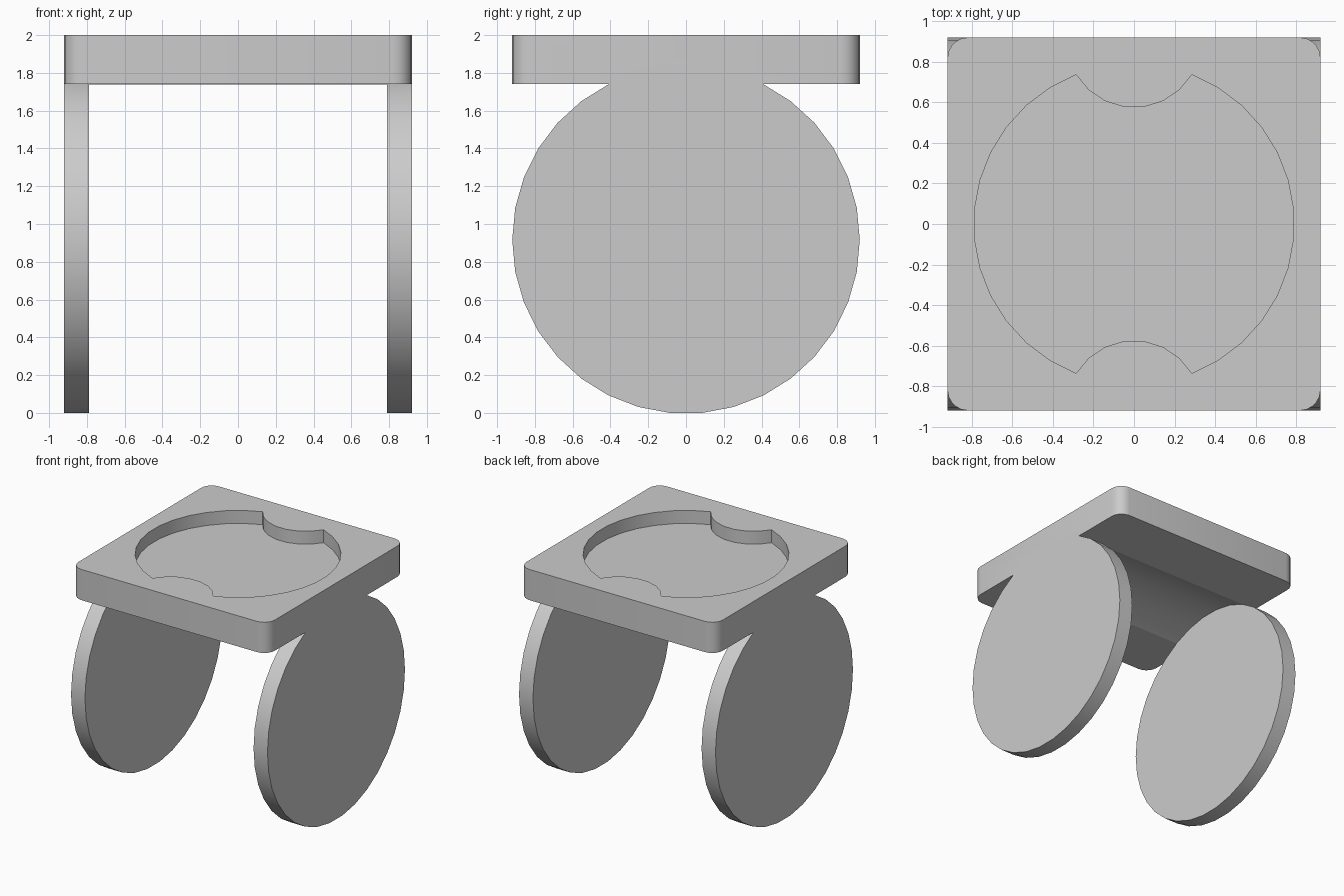
import bpy
import bmesh
from math import sin, cos, pi, radians
from mathutils import Vector

cube = bpy.data.objects.get("Cube")
if cube:
    bpy.data.objects.remove(cube)

HALF = 0.92        # half width of the stand
TOP = 2.0
SLAB_BASE = 1.74
INNER = 0.79       # inside face of the disc legs, and dish radius
SIDES = 34

grey = bpy.data.materials.new("light_grey")
grey.use_nodes = True
colour = (0.6, 0.6, 0.6, 1)
grey.diffuse_color = colour
grey.node_tree.nodes["Principled BSDF"].inputs["Base Color"].default_value = colour


def prism(name, profile, start, depth):
    """Extrude a closed outline of 3D points along the depth vector."""
    bm = bmesh.new()
    face = bm.faces.new([bm.verts.new(Vector(p) + Vector(start)) for p in profile])
    out = bmesh.ops.extrude_face_region(bm, geom=[face])
    moved = [v for v in out["geom"] if isinstance(v, bmesh.types.BMVert)]
    bmesh.ops.translate(bm, verts=moved, vec=depth)
    bmesh.ops.recalc_face_normals(bm, faces=bm.faces)
    mesh = bpy.data.meshes.new(name)
    bm.to_mesh(mesh)
    bm.free()
    mesh.materials.append(grey)
    obj = bpy.data.objects.new(name, mesh)
    bpy.context.collection.objects.link(obj)
    return obj


def combine(target, tool, operation):
    mod = target.modifiers.new(operation.lower(), "BOOLEAN")
    mod.operation = operation
    mod.solver = "EXACT"
    mod.object = tool
    bpy.context.view_layer.objects.active = target
    bpy.ops.object.modifier_apply(modifier=mod.name)
    bpy.data.objects.remove(tool)


def barrel(name, half_length):
    """Cylinder lying along x, resting on the ground."""
    ring = [(0, HALF * cos(2 * pi * i / SIDES), HALF * sin(2 * pi * i / SIDES))
            for i in range(SIDES)]
    return prism(name, ring, (-half_length, 0, HALF * cos(pi / SIDES)),
                 (2 * half_length, 0, 0))


# Square top with rounded corners
radius, steps = 0.1, 5
outline = []
for q, (sx, sy) in enumerate([(1, 1), (-1, 1), (-1, -1), (1, -1)]):
    for i in range(steps + 1):
        a = (q + i / steps) * pi / 2
        outline.append((sx * (HALF - radius) + radius * cos(a),
                        sy * (HALF - radius) + radius * sin(a), 0))
stand = prism("dish_stand", outline, (0, 0, SLAB_BASE), (0, 0, TOP - SLAB_BASE))

# Round side legs: a full barrel hollowed between its end discs
combine(stand, barrel("disc_legs", HALF), "UNION")
combine(stand, barrel("leg_gap", INNER), "DIFFERENCE")

# Round dish with a curved tab at front and back
step = 2 * pi / SIDES
side_arc = [(INNER * cos((i + 0.5) * step), INNER * sin((i + 0.5) * step), 0)
            for i in range(-7, 7)]
tab_arc = [(0.33 * sin(radians(a)), 0.904 - 0.33 * cos(radians(a)), 0)
           for a in (43, 26, 8.6, -8.6, -26, -43)]
half_dish = side_arc + tab_arc
dish = half_dish + [(-x, -y, 0) for x, y, z in half_dish]
combine(stand, prism("dish_recess", dish, (0, 0, 1.89), (0, 0, 0.3)), "DIFFERENCE")

# Smooth curves, keep hard edges
bpy.ops.object.select_all(action="DESELECT")
stand.select_set(True)
bpy.context.view_layer.objects.active = stand
bpy.ops.object.shade_smooth_by_angle(angle=radians(30))
